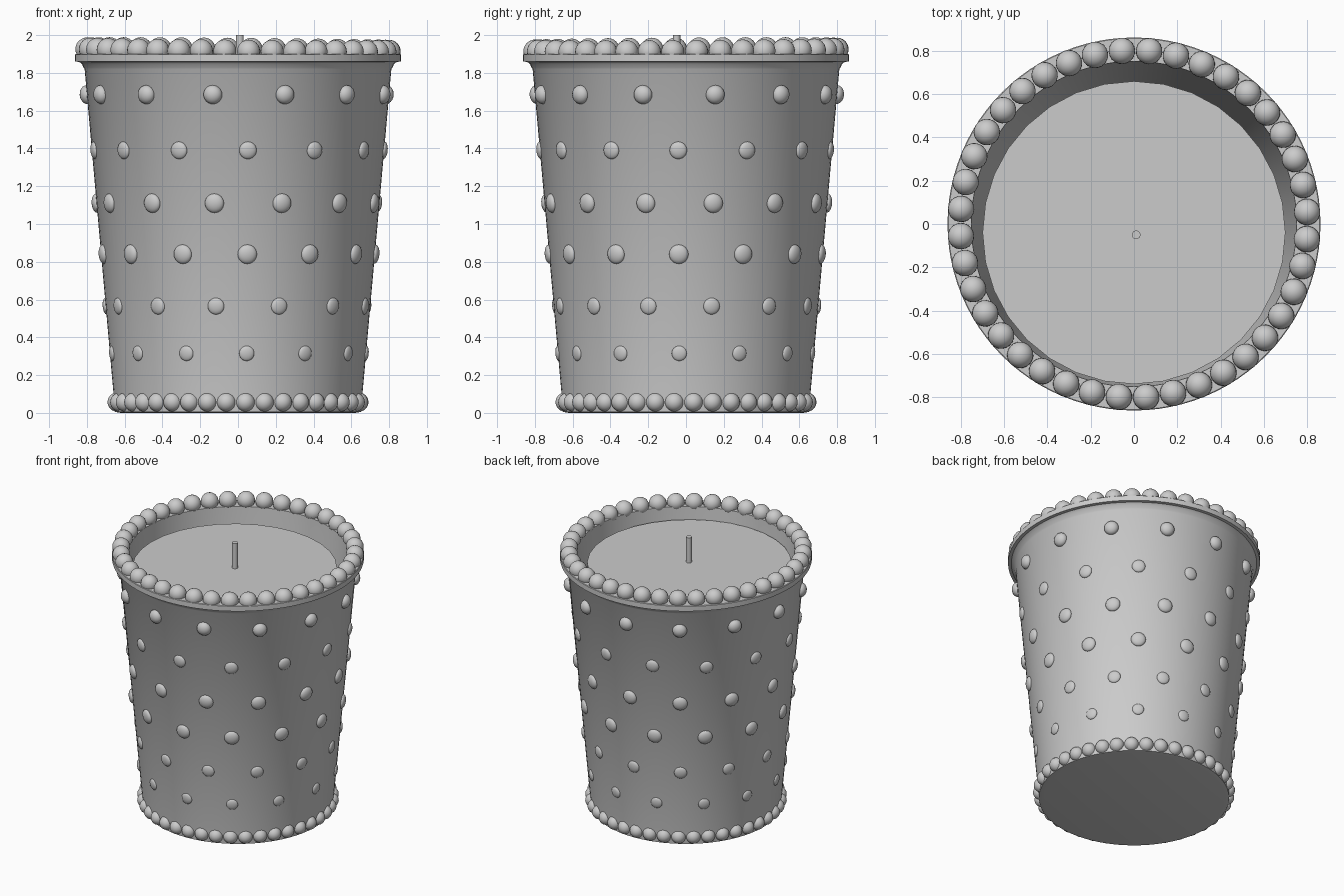
import bpy, bmesh
from math import radians, sin, cos, tau, atan
from mathutils import Matrix, Vector

if "Cube" in bpy.data.objects:
    bpy.data.objects.remove(bpy.data.objects["Cube"])


def finish(name, bm, angle=35):
    bmesh.ops.recalc_face_normals(bm, faces=bm.faces)
    me = bpy.data.meshes.new(name)
    bm.to_mesh(me)
    bm.free()
    me.shade_smooth()
    me.set_sharp_from_angle(angle=radians(angle))
    ob = bpy.data.objects.new(name, me)
    bpy.context.collection.objects.link(ob)
    return ob


def lathe(name, profile, sides, centre=(0, 0)):
    """Revolve (radius, z) points and cap the first and last rings."""
    bm = bmesh.new()
    rings = [[bm.verts.new((centre[0] + r * cos(tau * i / sides),
                            centre[1] + r * sin(tau * i / sides), z))
              for i in range(sides)] for r, z in profile]
    for a, b in zip(rings, rings[1:]):
        for i in range(sides):
            j = (i + 1) % sides
            bm.faces.new((a[i], a[j], b[j], b[i]))
    bm.faces.new(rings[0])
    bm.faces.new(rings[-1])
    return finish(name, bm)


def bead_ring(name, count, radius, z, size, depth, phase, lean=0.0, tilt=(0, 0)):
    """Ring of beads; phase is measured in degrees from the front towards +x."""
    bm = bmesh.new()
    for i in range(count):
        a = radians(-90 + phase) + tau * i / count
        x, y = radius * cos(a), radius * sin(a)
        m = (Matrix.Translation((x, y, z + tilt[0] * x + tilt[1] * y))
             @ Matrix.Rotation(a, 4, 'Z') @ Matrix.Rotation(lean, 4, 'Y')
             @ Matrix.Diagonal((depth, size, size, 1)))
        bmesh.ops.create_uvsphere(bm, u_segments=20, v_segments=12, radius=1, matrix=m)
    return finish(name, bm, 60)


def wall(z):
    return 0.65 + 0.089 * z


# Tapered hollow cup with flared rim
lathe("cup", [(0.62, 0.0), (wall(0.005), 0.005), (wall(1.82), 1.82), (0.818, 1.828),
              (0.825, 1.845), (0.84, 1.858), (0.862, 1.86), (0.862, 1.897),
              (0.858, 1.90), (0.752, 1.90), (0.745, 1.80), (0.60, 0.06)], 96)

# Wax filling and wick, slightly off centre
lathe("wax", [(0.56, 0.07), (0.70, 1.81)], 32, (0, -0.04))
lathe("wick", [(0.02, 1.78), (0.02, 2.0)], 16, (0.01, -0.05))

# Bead trims at rim and foot
bead_ring("rim_beads", 40, 0.802, 1.92, 0.061, 0.061, 4.0, tilt=(-0.008, 0.006))
bead_ring("foot_beads", 40, 0.642, 0.057, 0.05, 0.05, 3.5)

# Staggered rows of studs on the wall: height, size, depth
rows = [(1.685, 0.05, 0.039), (1.39, 0.046, 0.02), (1.11, 0.051, 0.027),
        (0.84, 0.051, 0.025), (0.565, 0.044, 0.017), (0.315, 0.04, 0.015)]
for n, (z, size, depth) in enumerate(rows):
    bead_ring(f"stud_row_{n + 1}", 13, wall(z), z, size, depth,
              3.9 if n % 2 else -9.6, lean=atan(0.089))
